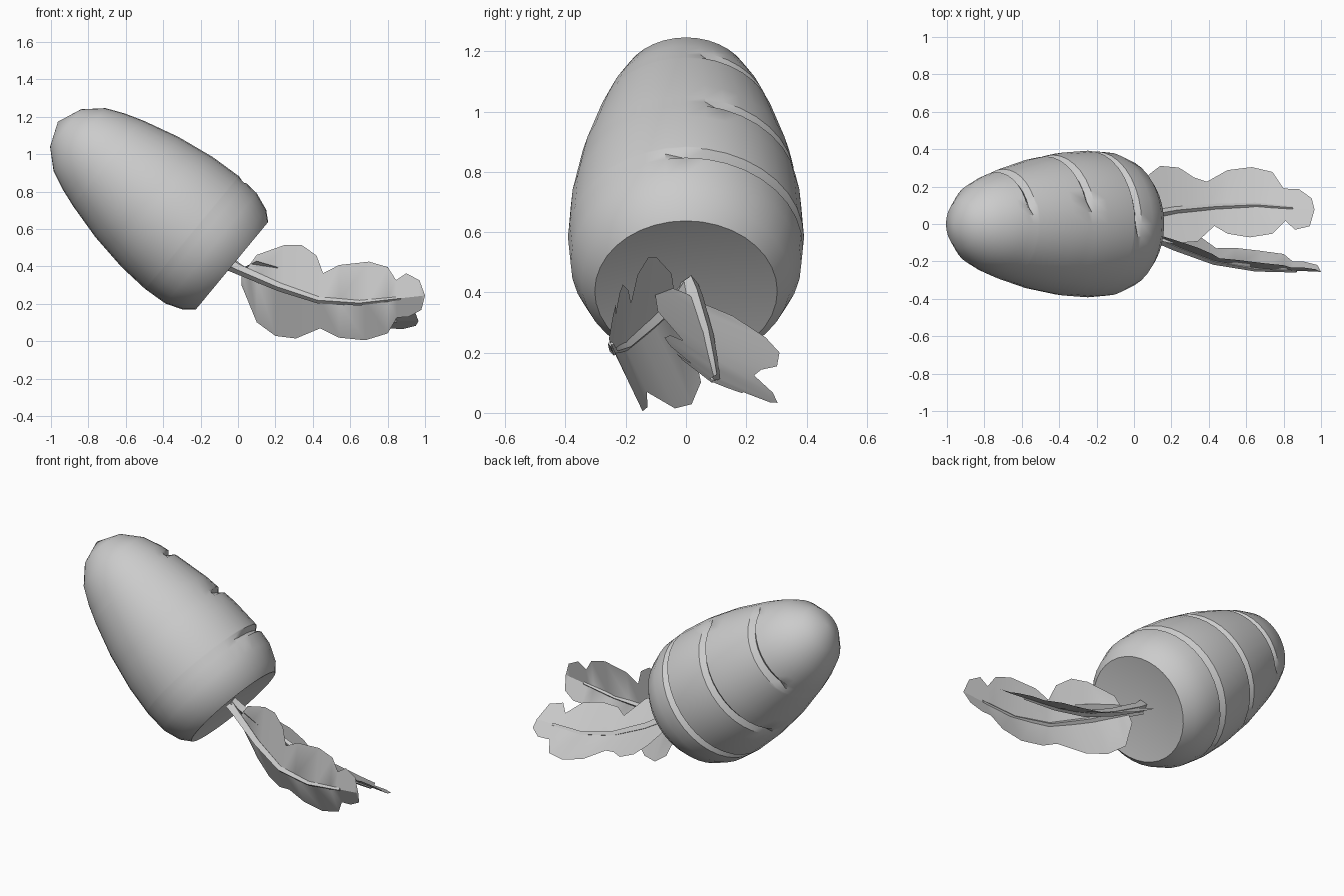
import bpy, bmesh, math
from mathutils import Vector

cube = bpy.data.objects.get("Cube")
if cube:
    bpy.data.objects.remove(cube, do_unlink=True)

grey = bpy.data.materials.new("plain grey")
grey.use_nodes = True
grey.diffuse_color = (0.6, 0.6, 0.6, 1)
grey.node_tree.nodes["Principled BSDF"].inputs["Base Color"].default_value = grey.diffuse_color


def finish(obj, angle):
    """Give the object its colour and shading."""
    obj.data.materials.append(grey)
    bpy.ops.object.select_all(action='DESELECT')
    obj.select_set(True)
    bpy.context.view_layer.objects.active = obj
    if obj.type == 'CURVE':
        bpy.ops.object.convert(target='MESH')
    bpy.ops.object.shade_smooth_by_angle(angle=math.radians(angle))


def mesh_object(name, bm):
    mesh = bpy.data.meshes.new(name)
    bm.to_mesh(mesh)
    bm.free()
    obj = bpy.data.objects.new(name, mesh)
    bpy.context.collection.objects.link(obj)
    return obj


def interpolate(points, x):
    """Piecewise linear value at x, extended past both ends."""
    i = 0
    while i < len(points) - 2 and x > points[i + 1][0]:
        i += 1
    (x0, y0), (x1, y1) = points[i], points[i + 1]
    return y0 + (y1 - y0) * (x - x0) / (x1 - x0)


# Root: a lathed body on a leaning axis, with part-way grooves on the back
SEGMENTS = 36
base = Vector((-0.032, 0, 0.404))
axis = Vector((-0.77, 0, 0.637)).normalized()
up = Vector((0.637, 0, 0.77)).normalized()
side = Vector((0, 1, 0))
profile = [(0, 0.303), (0.05, 0.347), (0.146, 0.383), (0.28, 0.392), (0.45, 0.382),
           (0.66, 0.348), (0.855, 0.297), (0.96, 0.262), (1.058, 0.218), (1.155, 0.13)]
grooves = [(0.25, -10, 180), (0.55, 10, 160), (0.89, 10, 130)]   # height, start, end angle
HALF, DEPTH = 0.024, 0.026

rings = [(t, r, None) for t, r in profile]
for groove in grooves:
    for offset in (-HALF, 0, HALF):
        t = groove[0] + offset
        rings.append((t, interpolate(profile, t), None if offset else groove))
rings.sort(key=lambda ring: ring[0])

bm = bmesh.new()
rows = []
for t, r, groove in rings:
    row = []
    for i in range(SEGMENTS):
        degrees = i * 360 / SEGMENTS
        if degrees > 270:
            degrees -= 360
        inside = groove and groove[1] < degrees < groove[2]
        radius = r - DEPTH if inside else r
        a = math.radians(degrees)
        row.append(bm.verts.new(base + axis * t + (up * math.cos(a) + side * math.sin(a)) * radius))
    rows.append(row)
crown = bm.verts.new(base + axis * 0.04)
tip = bm.verts.new(base + axis * 1.208)
for i in range(SEGMENTS):
    j = (i + 1) % SEGMENTS
    for low, high in zip(rows, rows[1:]):
        bm.faces.new((low[i], low[j], high[j], high[i]))
    bm.faces.new((rows[0][j], rows[0][i], crown))
    bm.faces.new((rows[-1][i], rows[-1][j], tip))
bmesh.ops.recalc_face_normals(bm, faces=bm.faces)
finish(mesh_object("root", bm), 35)


def stalk(name, path):
    """Tapered four-sided rib along a path."""
    data = bpy.data.curves.new(name, 'CURVE')
    data.dimensions = '3D'
    data.bevel_depth = 0.032
    data.bevel_resolution = 0
    data.use_fill_caps = True
    spline = data.splines.new('POLY')
    spline.points.add(len(path) - 1)
    for i, (point, co) in enumerate(zip(spline.points, path)):
        point.co = (*co, 1)
        point.radius = 1 - 0.7 * i / (len(path) - 1)
    obj = bpy.data.objects.new(name, data)
    bpy.context.collection.objects.link(obj)
    finish(obj, 30)


def blade(name, path, halves):
    """Lobed sheet: each half is an edge outline (x, width) leaning in its own direction."""
    bm = bmesh.new()
    ys = [(p[0], p[1]) for p in path]
    zs = [(p[0], p[2]) for p in path]
    for outline, direction in halves:
        previous = None
        for x, width in outline:
            middle = Vector((x, interpolate(ys, x), interpolate(zs, x)))
            pair = (bm.verts.new(middle), bm.verts.new(middle + Vector(direction) * width))
            if previous:
                bm.faces.new((previous[0], pair[0], pair[1], previous[1]))
            previous = pair
    bmesh.ops.remove_doubles(bm, verts=bm.verts, dist=0.0005)
    bmesh.ops.recalc_face_normals(bm, faces=bm.faces)
    finish(mesh_object(name, bm), 30)


# Front leaf: stands on edge, folded toward the back
front_path = [(-0.05, 0, 0.41), (0, -0.02, 0.385), (0.22, -0.12, 0.29),
              (0.43, -0.2, 0.22), (0.65, -0.24, 0.205), (0.87, -0.25, 0.23)]
front_upper = [(0.02, 0), (0.05, 0.03), (0.1, 0.12), (0.25, 0.235), (0.34, 0.265), (0.42, 0.235),
               (0.455, 0.145), (0.54, 0.195), (0.7, 0.215), (0.8, 0.175), (0.845, 0.1),
               (0.9, 0.13), (0.97, 0.085), (1, 0)]
front_lower = [(0.02, 0.08), (0.06, 0.16), (0.1, 0.24), (0.2, 0.27), (0.31, 0.245), (0.44, 0.15),
               (0.54, 0.193), (0.68, 0.203), (0.8, 0.18), (0.85, 0.1), (0.91, 0.105),
               (0.98, 0.075), (1, 0)]
stalk("front_leaf_stalk", front_path)
blade("front_leaf_blade", front_path,
      [(front_upper, (0, 0.15, 1)), (front_lower, (0, 0.48, -1))])

# Back leaf: lies flatter, tilted down toward the back
back_path = [(-0.05, 0.01, 0.43), (0, 0.03, 0.39), (0.22, 0.07, 0.26),
             (0.43, 0.09, 0.165), (0.65, 0.1, 0.115), (0.85, 0.085, 0.11)]
back_outer = [(0.03, 0.12), (0.08, 0.22), (0.14, 0.255), (0.24, 0.23), (0.32, 0.17), (0.39, 0.14),
              (0.5, 0.195), (0.63, 0.205), (0.74, 0.185), (0.8, 0.1), (0.88, 0.105),
              (0.95, 0.06), (0.965, 0)]
back_inner = [(0.03, 0.03), (0.1, 0.13), (0.2, 0.17), (0.34, 0.175), (0.43, 0.1), (0.5, 0.145),
              (0.62, 0.17), (0.74, 0.145), (0.81, 0.07), (0.86, 0.115), (0.94, 0.09), (0.965, 0)]
stalk("back_leaf_stalk", back_path)
blade("back_leaf_blade", back_path,
      [(back_outer, (0, 1, -0.42)), (back_inner, (0, -1, 0.75))])
